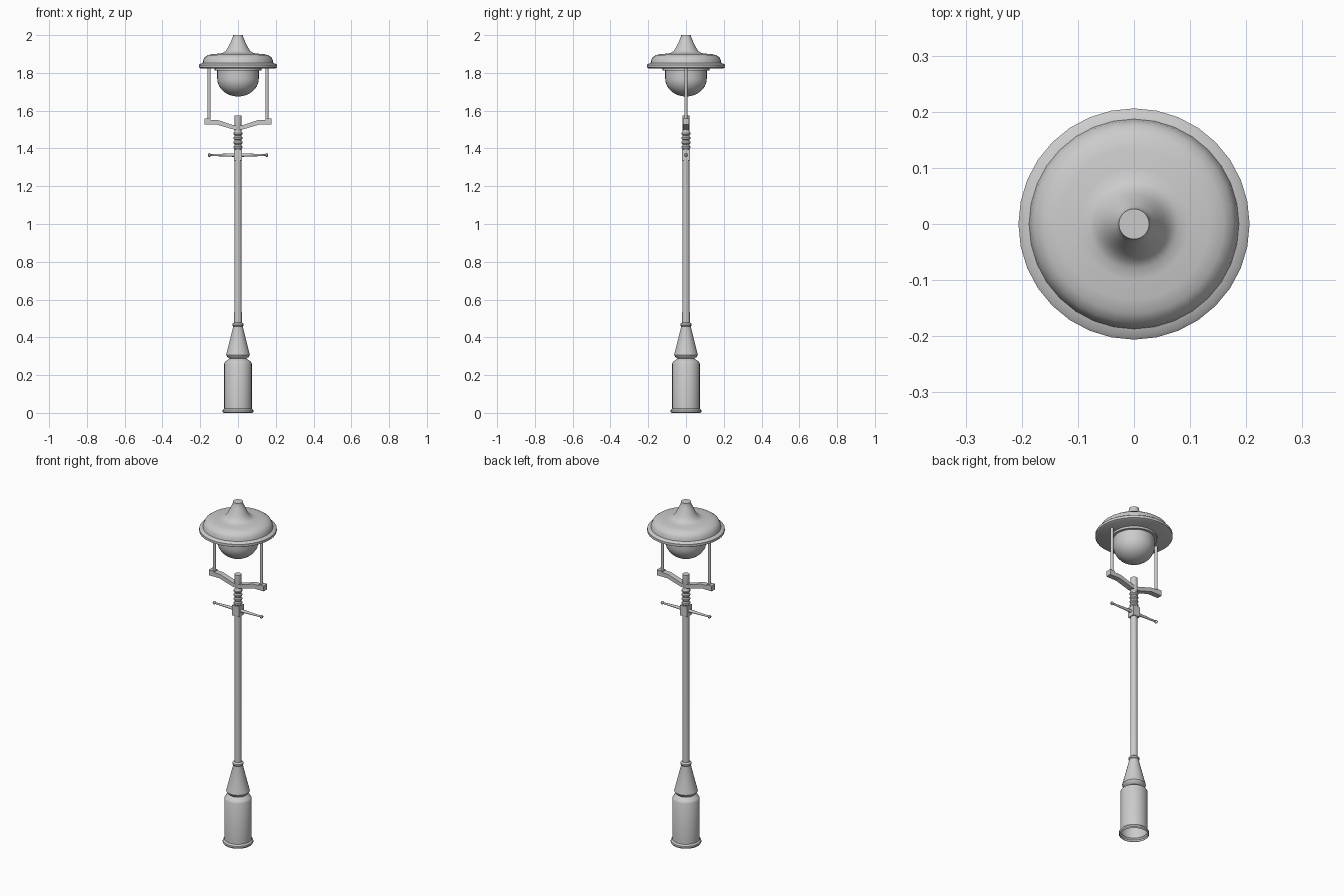
import bpy, bmesh, math
from mathutils import Matrix

cube = bpy.data.objects.get("Cube")
if cube:
    bpy.data.objects.remove(cube, do_unlink=True)

grey = bpy.data.materials.new("light grey metal")
grey.use_nodes = True
COLOUR = (0.6, 0.6, 0.6, 1)
grey.diffuse_color = COLOUR
grey.node_tree.nodes["Principled BSDF"].inputs["Base Color"].default_value = COLOUR


def finish(name, bm, smooth=True):
    """Turn a bmesh into a named, shaded object."""
    bmesh.ops.recalc_face_normals(bm, faces=bm.faces)
    mesh = bpy.data.meshes.new(name)
    bm.to_mesh(mesh)
    bm.free()
    mesh.materials.append(grey)
    obj = bpy.data.objects.new(name, mesh)
    bpy.context.collection.objects.link(obj)
    if smooth:
        bpy.ops.object.select_all(action="DESELECT")
        obj.select_set(True)
        bpy.context.view_layer.objects.active = obj
        bpy.ops.object.shade_smooth_by_angle(angle=math.radians(35))
    return obj


def lathe(name, profile, sides=32, cap_bottom=True, matrix=None):
    """Revolve (radius, height) points, listed bottom to top, around z."""
    bm = bmesh.new()
    rings = []
    for r, z in profile:
        rings.append([bm.verts.new((r * math.cos(math.tau * i / sides),
                                    r * math.sin(math.tau * i / sides), z))
                      for i in range(sides)])
    for low, high in zip(rings, rings[1:]):
        for i in range(sides):
            j = (i + 1) % sides
            bm.faces.new((low[i], low[j], high[j], high[i]))
    bm.faces.new(rings[-1])
    if cap_bottom:
        bm.faces.new(rings[0][::-1])
    if matrix:
        bm.transform(matrix)
    return finish(name, bm)


# Base: hollow barrel with a foot ring and a tapered collar above
lathe("base", [(0.076, 0), (0.081, 0.006), (0.081, 0.016), (0.073, 0.024),
               (0.073, 0.262), (0.068, 0.272), (0.045, 0.287), (0.058, 0.297),
               (0.063, 0.307), (0.06, 0.318), (0.026, 0.455), (0.026, 0.458),
               (0.03, 0.463), (0.03, 0.471), (0.021, 0.478)], cap_bottom=False)
lathe("pole", [(0.02, 0.47), (0.018, 1.34)], 16)

# Square block carrying the ladder bar
bm = bmesh.new()
bmesh.ops.create_cube(bm, size=1)
bm.transform(Matrix.Translation((0, 0, 1.365)) @ Matrix.Diagonal((0.044, 0.044, 0.06, 1)))
finish("bar_block", bm, False)

# Ladder bar: two tapering arms with knobbed ends
for side, label in ((1, "left"), (-1, "right")):
    lathe(label + "_ladder_bar",
          [(0.009, 0), (0.009, 0.03), (0.007, 0.08), (0.005, 0.145), (0.009, 0.149),
           (0.01, 0.154), (0.006, 0.16)], 12,
          matrix=Matrix.Translation((0, 0, 1.365)) @ Matrix.Rotation(side * math.pi / 2, 4, "Y"))

# Neck: stacked rounded rings below the fork, then a plain stub
neck = [(0.016, 1.39)]
for k in range(4):
    z = 1.397 + k * 0.024
    neck += [(0.018, z), (0.023, z + 0.006), (0.023, z + 0.014), (0.018, z + 0.02)]
neck += [(0.017, 1.495), (0.019, 1.5), (0.019, 1.574)]
lathe("neck", neck, 16)

# Fork: shallow bent arms extruded in y, with thicker end blocks
half = [(0, 1.518), (0.03, 1.525), (0.105, 1.55), (0.145, 1.551), (0.145, 1.558),
        (0.178, 1.558), (0.178, 1.526), (0.11, 1.526), (0.03, 1.502), (0, 1.497)]
outline = half + [(-x, z) for x, z in half[-2:0:-1]]
bm = bmesh.new()
face = bm.faces.new([bm.verts.new((x, -0.016, z)) for x, z in outline])
moved = bmesh.ops.extrude_face_region(bm, geom=[face])["geom"]
bmesh.ops.translate(bm, vec=(0, 0.032, 0),
                    verts=[g for g in moved if isinstance(g, bmesh.types.BMVert)])
finish("fork", bm, False)

# Rods holding up the lamp head
for side, label in ((1, "left"), (-1, "right")):
    lathe(label + "_rod", [(0.0085, 1.54), (0.0085, 1.835)], 12,
          matrix=Matrix.Translation((side * 0.153, 0, 0)))

# Globe: straight rim closing in a rounded bowl
bowl = [(0.11 * math.sin(a), 1.77 - 0.095 * math.cos(a))
        for a in [math.radians(4 + 86 * i / 10) for i in range(11)]]
lathe("globe", bowl + [(0.11, 1.815)])
lathe("globe_collar", [(0.124, 1.812), (0.124, 1.835)])

# Shade: broad rim, rounded dome and flared chimney
lathe("shade", [(0.197, 1.824), (0.206, 1.829), (0.206, 1.843), (0.2, 1.848),
                (0.187, 1.852), (0.184, 1.868), (0.176, 1.883), (0.16, 1.894),
                (0.135, 1.9), (0.1, 1.902), (0.079, 1.906), (0.066, 1.915),
                (0.054, 1.932), (0.043, 1.955), (0.034, 1.974), (0.028, 1.988),
                (0.027, 2.0)])
